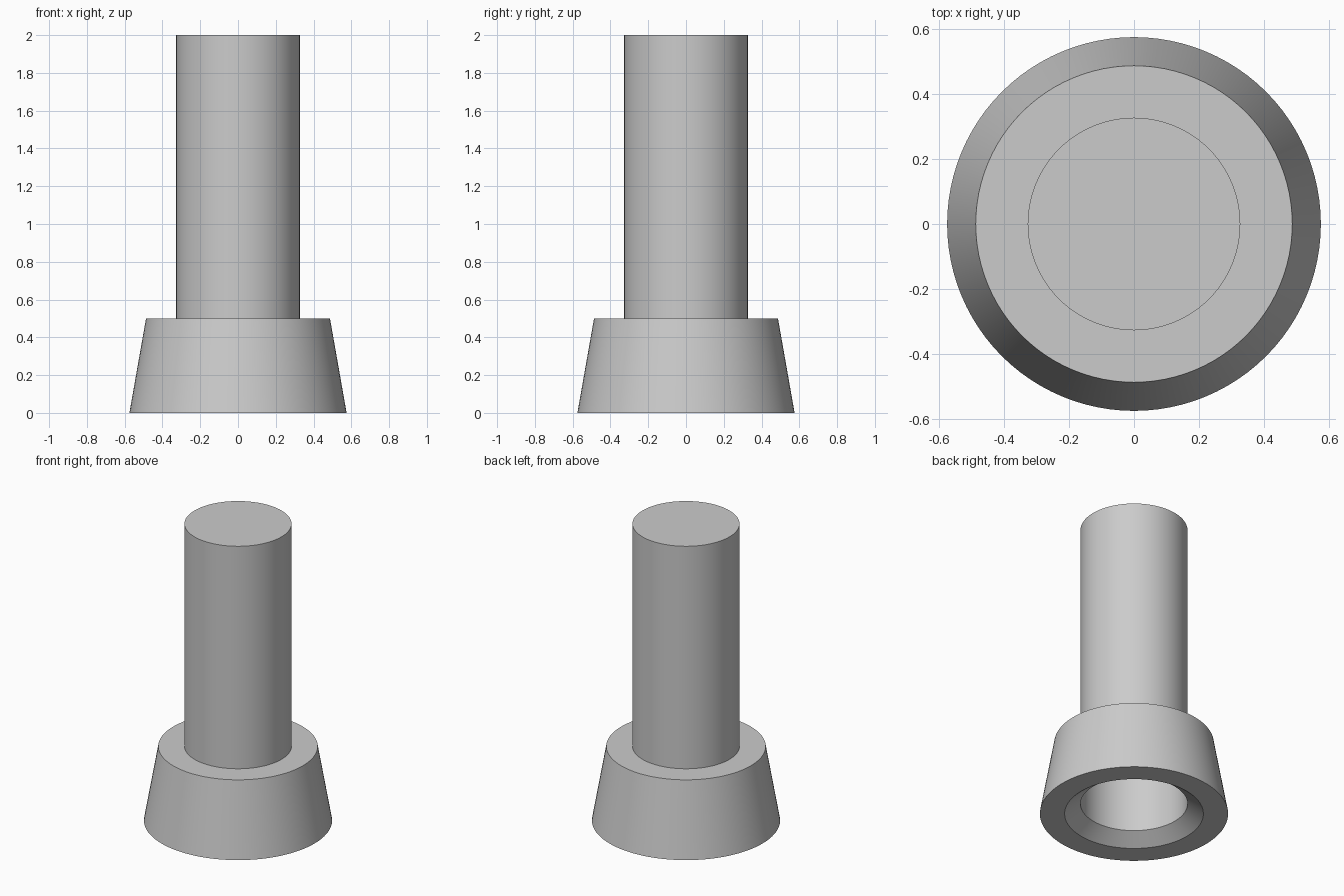
import bpy
import bmesh
import math

if "Cube" in bpy.data.objects:
    bpy.data.objects.remove(bpy.data.objects["Cube"], do_unlink=True)

SEGMENTS = 96
ROD_R = 0.327

grey = bpy.data.materials.new("plain_grey")
grey.use_nodes = True
colour = (0.6, 0.6, 0.6, 1)
grey.diffuse_color = colour
grey.node_tree.nodes["Principled BSDF"].inputs["Base Color"].default_value = colour


def lathe(name, profile, closed):
    """Spin a radius/height profile about the z axis."""
    bm = bmesh.new()
    verts = [bm.verts.new((r, 0, z)) for r, z in profile]
    edges = [bm.edges.new(pair) for pair in zip(verts, verts[1:])]
    if closed:
        edges.append(bm.edges.new((verts[-1], verts[0])))
    bmesh.ops.spin(bm, geom=verts + edges, cent=(0, 0, 0), axis=(0, 0, 1),
                   angle=math.tau, steps=SEGMENTS, use_duplicate=False)
    bmesh.ops.remove_doubles(bm, verts=bm.verts, dist=0.0001)
    bmesh.ops.recalc_face_normals(bm, faces=bm.faces)
    mesh = bpy.data.meshes.new(name)
    bm.to_mesh(mesh)
    bm.free()
    obj = bpy.data.objects.new(name, mesh)
    bpy.context.collection.objects.link(obj)
    mesh.materials.append(grey)
    bpy.ops.object.select_all(action="DESELECT")
    obj.select_set(True)
    bpy.context.view_layer.objects.active = obj
    bpy.ops.object.shade_smooth_by_angle(angle=math.radians(25))
    return obj


# Tapered foot with a countersunk bore
lathe("foot", [(0.575, 0), (0.487, 0.5), (ROD_R, 0.5), (ROD_R, 0.07), (0.424, 0)], True)

# Solid round rod standing on the foot
lathe("rod", [(0, 0.5), (ROD_R, 0.5), (ROD_R, 2), (0, 2)], False)
